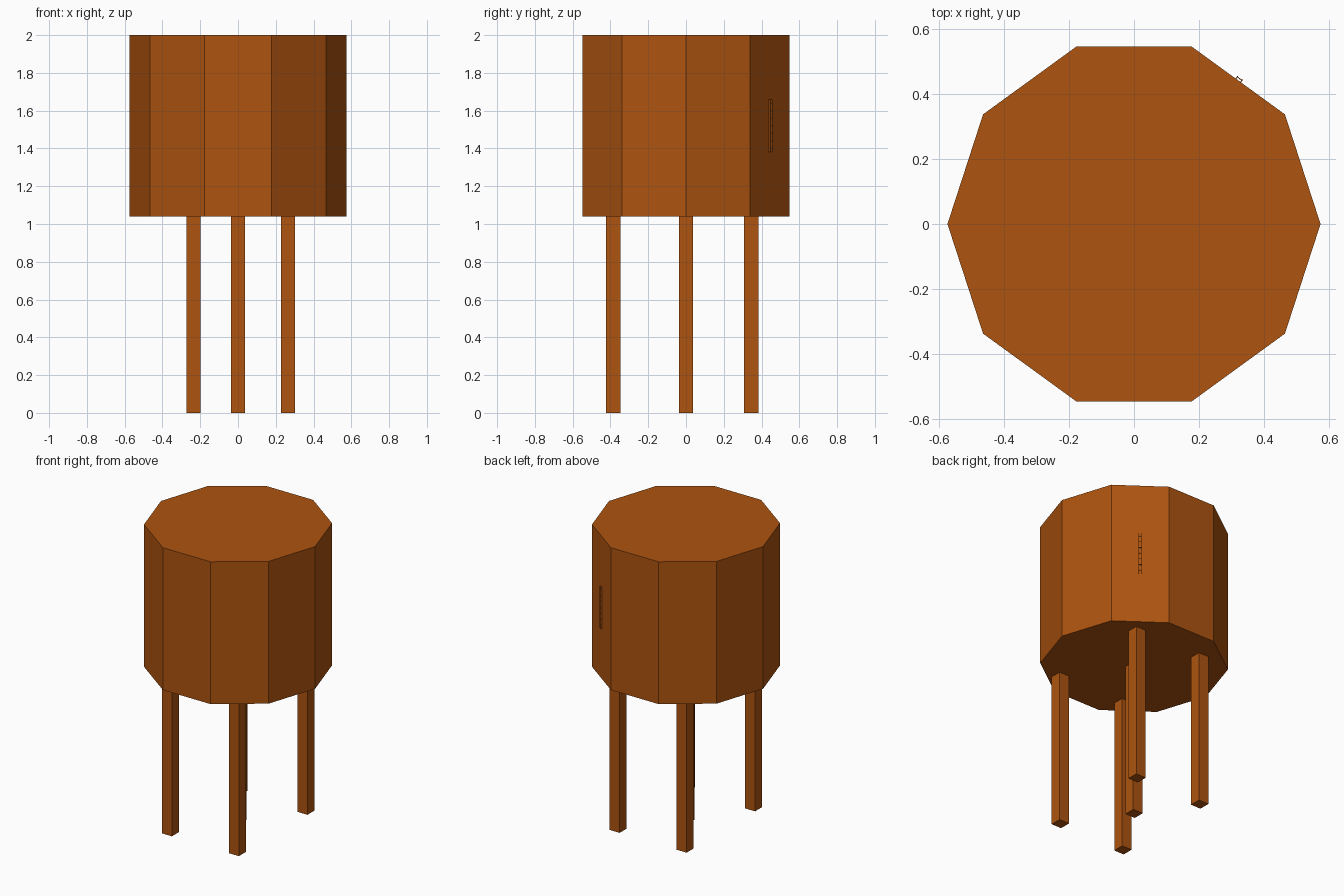
import bpy
import math
from mathutils import Matrix, Vector

if "Cube" in bpy.data.objects:
    bpy.data.objects.remove(bpy.data.objects["Cube"])

brown = bpy.data.materials.new("rusty_brown")
brown.diffuse_color = (0.42, 0.088, 0.005, 1)
brown.use_nodes = True
brown.node_tree.nodes["Principled BSDF"].inputs["Base Color"].default_value = brown.diffuse_color


def box(name, centre, size, turn=0.0):
    """Box with a centre, full size and turn about z."""
    bpy.ops.mesh.primitive_cube_add(size=1)
    ob = bpy.context.object
    ob.name = name
    ob.data.transform(Matrix.Diagonal((*size, 1)))
    ob.location = centre
    ob.rotation_euler.z = turn
    ob.data.materials.append(brown)
    return ob


# Ten-sided tank with a corner on the +x axis
RADIUS, BOTTOM, TOP = 0.575, 1.04, 2.0
bpy.ops.mesh.primitive_cylinder_add(vertices=10, radius=RADIUS, depth=TOP - BOTTOM,
                                    location=(0, 0, (TOP + BOTTOM) / 2))
tank = bpy.context.object
tank.name = "tank"
tank.data.transform(Matrix.Rotation(math.radians(18), 4, 'Z'))
tank.data.materials.append(brown)

# Four corner legs and one central leg
LEG = 0.075
legs = {"front_left_leg": (-0.235, -0.385), "front_right_leg": (0.265, -0.385),
        "back_left_leg": (-0.235, 0.345), "back_right_leg": (0.265, 0.345),
        "centre_leg": (0, 0)}
for name, (x, y) in legs.items():
    box(name, (x, y, BOTTOM / 2), (LEG, LEG, BOTTOM))

# Tiny ladder on the back right side of the tank
angle = math.radians(54)
out = Vector((math.cos(angle), math.sin(angle), 0))
side = Vector((-out.y, out.x, 0))
face = out * (RADIUS * math.cos(math.radians(18)))
for i, s in enumerate((-1, 1)):
    p = face + out * 0.005 + side * (s * 0.009)
    box(f"ladder_rail_{i + 1}", (p.x, p.y, 1.52), (0.01, 0.003, 0.28), angle)
for i in range(7):
    p = face + out * 0.007
    box(f"ladder_rung_{i + 1}", (p.x, p.y, 1.40 + i * 0.04), (0.003, 0.018, 0.003), angle)
